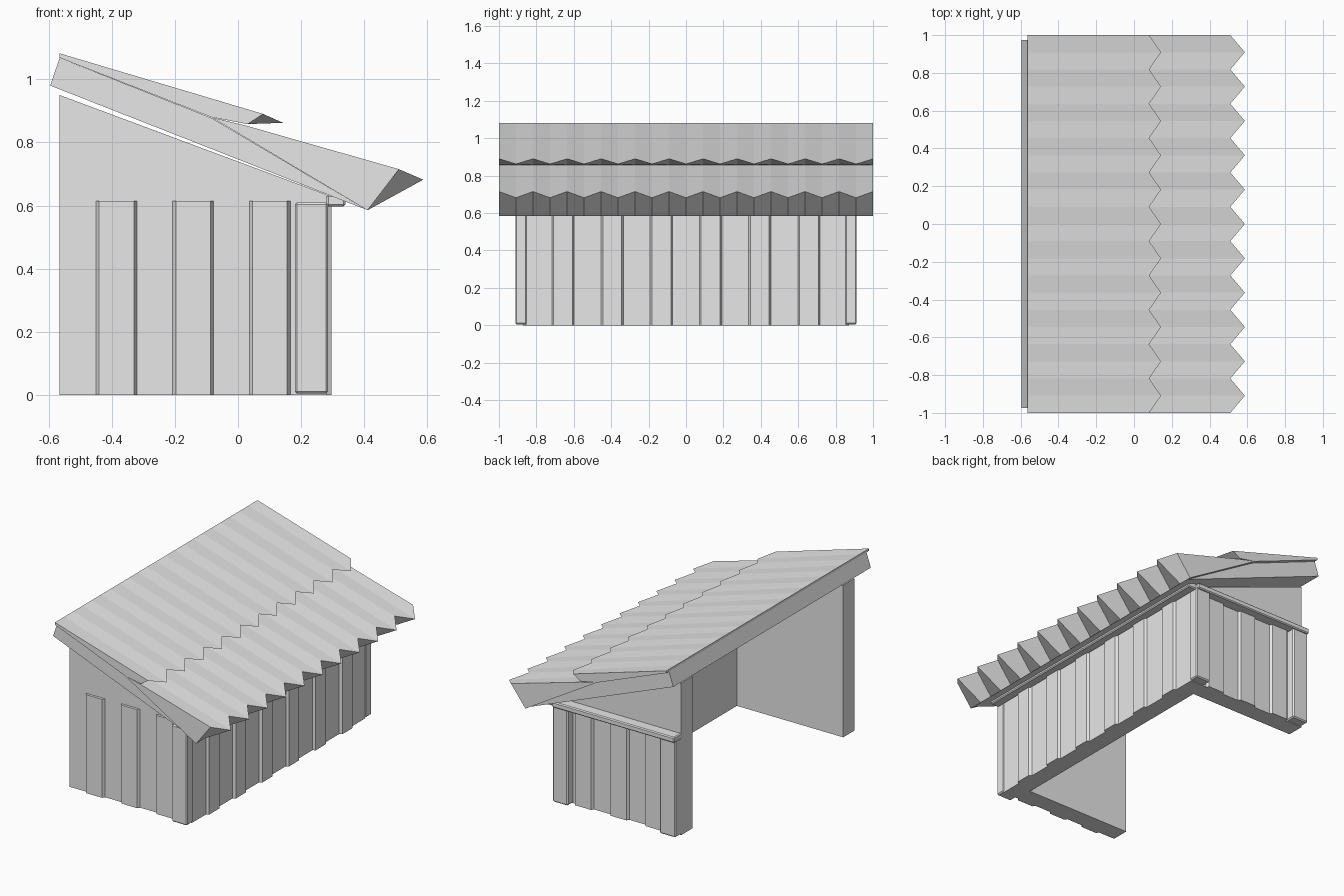
import bpy, bmesh

if "Cube" in bpy.data.objects:
    bpy.data.objects.remove(bpy.data.objects["Cube"], do_unlink=True)

grey = bpy.data.materials.new("light_grey")
grey.use_nodes = True
grey.diffuse_color = (0.8, 0.8, 0.8, 1)
grey.node_tree.nodes["Principled BSDF"].inputs["Base Color"].default_value = grey.diffuse_color


def finish(name, bm, bevel=0):
    bmesh.ops.recalc_face_normals(bm, faces=bm.faces)
    mesh = bpy.data.meshes.new(name)
    bm.to_mesh(mesh)
    bm.free()
    mesh.materials.append(grey)
    obj = bpy.data.objects.new(name, mesh)
    bpy.context.collection.objects.link(obj)
    if bevel:
        mod = obj.modifiers.new("bevel", "BEVEL")
        mod.width = bevel
        mod.segments = 1
    return obj


def loft(name, sections, bevel=0):
    """Join matching closed cross-sections and cap both ends."""
    bm = bmesh.new()
    rings = [[bm.verts.new(p) for p in s] for s in sections]
    n = len(rings[0])
    for a, b in zip(rings, rings[1:]):
        for i in range(n):
            j = (i + 1) % n
            bm.faces.new((a[i], a[j], b[j], b[i]))
    bm.faces.new(rings[0])
    bm.faces.new(rings[-1])
    return finish(name, bm, bevel)


def across(name, profile, y0, y1):
    """Extrude an x-z profile along y."""
    return loft(name, [[(x, y, z) for x, z in profile] for y in (y0, y1)])


def upright(name, plan, z0, z1):
    """Extrude an x-y plan along z."""
    return loft(name, [[(x, y, z) for x, y in plan] for z in (z0, z1)])


def box(name, x0, x1, y0, y1, z0, z1, bevel=0):
    plan = [(x0, y0), (x1, y0), (x1, y1), (x0, y1)]
    return loft(name, [[(x, y, z) for x, y in plan] for z in (z0, z1)], bevel)


OPEN, LONG, SIDE = -0.565, 0.28, 0.855    # open end, long wall face, side wall face
THICK, RAISE, CHAMFER = 0.11, 0.016, 0.01
BOARD_TOP = 0.615

# Long wall with raised boards
box("long_wall", LONG - THICK, LONG, -SIDE, SIDE, 0, 0.63)
for i in range(6):
    c = (i - 2.5) * 0.263
    a, b = c - 0.06, c + 0.06
    upright("long_wall_board", [(LONG, a), (LONG + RAISE, a + CHAMFER),
                                (LONG + RAISE, b - CHAMFER), (LONG, b)], 0, BOARD_TOP)

# Side walls with sloping tops, raised boards and corner posts
for s, side in ((-1, "front"), (1, "back")):
    across(side + "_wall", [(OPEN, 0), (LONG, 0), (LONG, 0.635), (OPEN, 0.95)],
           s * SIDE, s * (SIDE - THICK))
    for i in range(3):
        a = -0.45 + i * 0.243
        b = a + 0.13
        upright(side + "_wall_board",
                [(a, s * SIDE), (a + CHAMFER, s * (SIDE + RAISE)),
                 (b - CHAMFER, s * (SIDE + RAISE)), (b, s * SIDE)], 0, BOARD_TOP)
    box(side + "_corner_post", 0.18, 0.285, *sorted((s * 0.85, s * 0.912)), 0.004, 0.61, 0.007)

# Post at the open end and trim rails
box("back_end_post", OPEN, -0.455, 0.85, 0.912, 0.004, 0.61, 0.007)
box("back_rail", OPEN, LONG, 0.85, 0.925, 0.6, 0.635, 0.006)
box("long_wall_rail", LONG, 0.34, -0.905, 0.905, 0.597, 0.635, 0.006)

# Roof slab
across("roof_slab", [(-0.595, 0.98), (-0.565, 1.068), (-0.085, 0.878),
                     (0.405, 0.588), (0.38, 0.597)], -0.975, 0.975)


# Roof coverings with a zigzag lower edge
def covering(name, profile, valley, tip, teeth=11):
    sections = []
    for i in range(2 * teeth + 1):
        y = -1 + i / teeth
        edge = tip if i % 2 else valley
        sections.append([(x, y, z) for x, z in [edge] + profile])
    return loft(name, sections)


covering("lower_covering", [(0.41, 0.585), (-0.085, 0.88), (0.03, 0.852)],
         (0.51, 0.715), (0.587, 0.682))
covering("upper_covering", [(0.03, 0.858), (-0.085, 0.88), (-0.565, 1.068), (-0.565, 1.082)],
         (0.08, 0.89), (0.143, 0.862))
